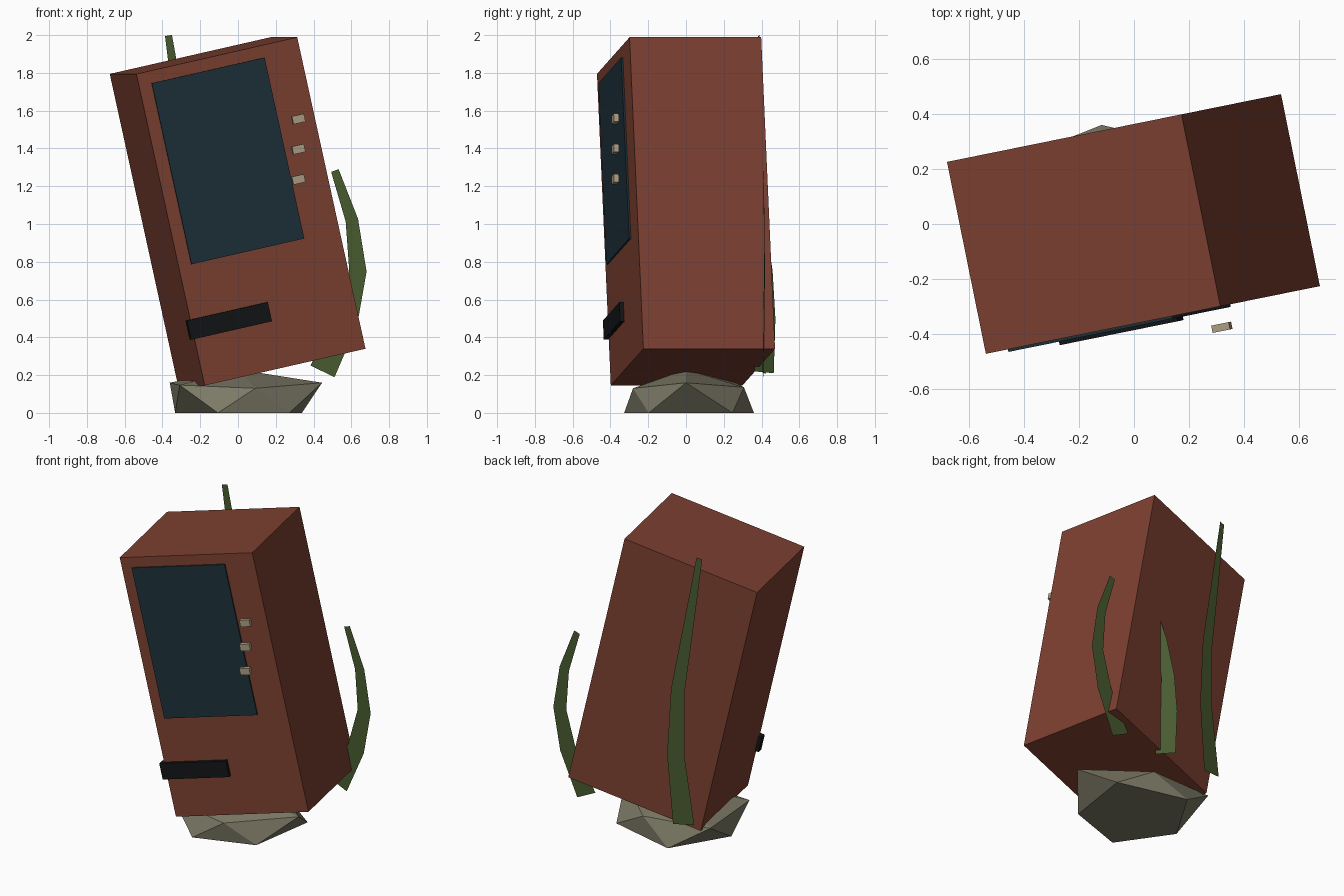
import bpy, bmesh
from math import sin, cos, radians
from mathutils import Vector, Euler, Matrix

if "Cube" in bpy.data.objects:
    bpy.data.objects.remove(bpy.data.objects["Cube"])

CENTRE = Vector((-0.002, 0, 1.067))
LEAN = Euler((0, -0.22, 0.2)).to_matrix().to_4x4()   # tilt sideways, then turn


def material(name, rgb):
    m = bpy.data.materials.new(name)
    m.diffuse_color = (*rgb, 1)
    m.use_nodes = True
    m.node_tree.nodes["Principled BSDF"].inputs["Base Color"].default_value = m.diffuse_color
    return m


RUST = material("rust_red", (0.20, 0.05, 0.03))
GLASS = material("dark_glass", (0.012, 0.03, 0.04))
BLACK = material("black", (0.006, 0.007, 0.008))
CREAM = material("cream", (0.42, 0.34, 0.23))
STONE = material("stone", (0.20, 0.19, 0.13))
WEED = material("weed_green", (0.065, 0.105, 0.03))


def add_object(name, bm, mat):
    me = bpy.data.meshes.new(name)
    bm.to_mesh(me)
    bm.free()
    me.materials.append(mat)
    ob = bpy.data.objects.new(name, me)
    bpy.context.collection.objects.link(ob)
    return ob


def leaning_box(name, size, centre, mat):
    bm = bmesh.new()
    bmesh.ops.create_cube(bm, size=1, matrix=Matrix.Diagonal((*size, 1)))
    ob = add_object(name, bm, mat)
    ob.matrix_world = Matrix.Translation(centre) @ LEAN


def on_cabinet(u, d, w):
    """Cabinet coordinates (across, depth, up) to world position."""
    return CENTRE + LEAN.to_3x3() @ Vector((u, d, w))


# Vending cabinet with window and delivery slot
leaning_box("cabinet", (0.89, 0.711, 1.69), CENTRE, RUST)
leaning_box("window", (0.624, 0.02, 0.982), on_cabinet(-0.064, -0.355, 0.288), GLASS)
leaning_box("delivery_slot", (0.447, 0.044, 0.104), on_cabinet(-0.244, -0.356, -0.54), BLACK)

# Loose buttons, stacked straight up
for i in range(3):
    leaning_box(f"button_{i + 1}", (0.066, 0.027, 0.043),
                Vector((0.319, -0.375, 1.236 + 0.16 * i)), CREAM)

# Rock: uneven twelve-point stone with a flattened base
bm = bmesh.new()
upper = [0.498, 0.361, 0.50, 0.427, 0.33]
lower = [0.468, 0.423, 0.372, 0.385, 0.376]


def ring(factors, start, height):
    verts = []
    for i, f in enumerate(factors):
        a = radians(start + 72 * i)
        r = 0.894 * f
        verts.append(bm.verts.new((r * cos(a), r * sin(a), height(f))))
    return verts


up = ring(upper, 0, lambda f: 0.072 + 0.176 * f)
low = ring(lower, 36, lambda f: 0)
peak = bm.verts.new((0, 0, 0.23))
for i in range(5):
    j = (i + 1) % 5
    bm.faces.new((up[i], up[j], peak))
    bm.faces.new((low[i], up[j], up[i]))
    bm.faces.new((low[i], low[j], up[j]))
bm.faces.new(low[::-1])
add_object("rock", bm, STONE)


# Seaweed: flat tapering ribbons, path given as (sideways, height)
def seaweed(name, base, angle, path, w0, w1):
    bm = bmesh.new()
    pts = [Vector(p) for p in path]
    n = len(pts) - 1
    rows = []
    for i, p in enumerate(pts):
        t = (pts[min(i + 1, n)] - pts[max(i - 1, 0)]).normalized()
        side = Vector((t.y, -t.x)) * (w0 + (w1 - w0) * i / n) / 2
        rows.append([bm.verts.new((base[0] + q.x * cos(angle), base[1] + q.x * sin(angle), q.y))
                     for q in (p - side, p + side)])
    for a, b in zip(rows, rows[1:]):
        bm.faces.new((a[1], a[0], b[0], b[1]))
    add_object(name, bm, WEED)


seaweed("seaweed_tall", (-0.267, 0.406), 0.2,
        [(0, 0.215), (0.051, 0.66), (0.038, 1.1), (-0.034, 1.55), (-0.103, 1.998)], 0.14, 0.038)
seaweed("seaweed_side", (0.447, 0.406), 0.05,
        [(0, 0.22), (0.13, 0.49), (0.188, 0.75), (0.156, 1.02), (0.066, 1.283)], 0.142, 0.042)
seaweed("seaweed_short", (0.1, 0.413), -0.96,
        [(0, 0.215), (-0.022, 0.5), (-0.015, 0.75), (0.02, 1.0), (0.08, 1.25)], 0.126, 0.036)
